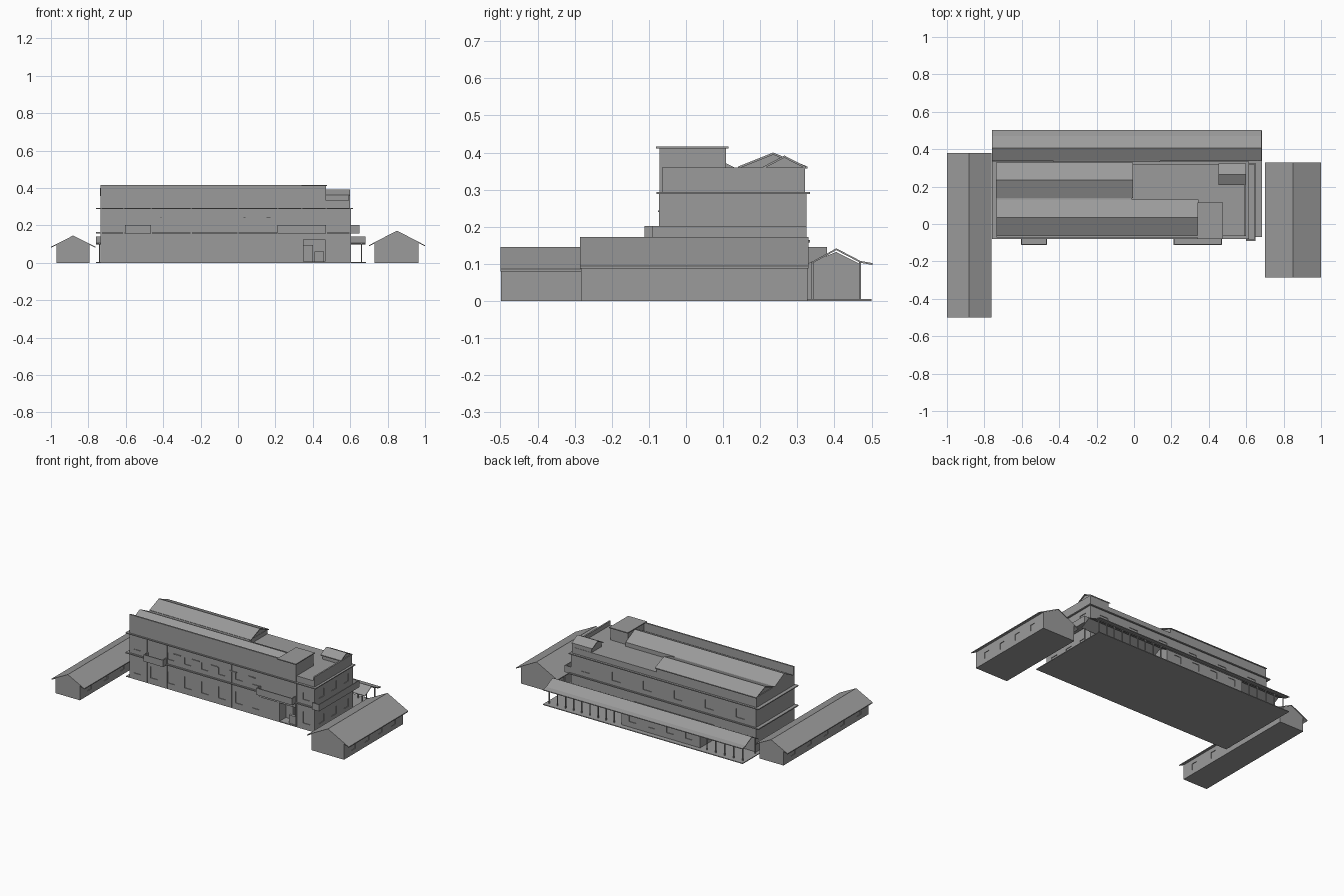
import bpy, bmesh

# dark grey used on the whole model
grey = bpy.data.materials.new("dark_grey")
grey.diffuse_color = (0.33, 0.33, 0.33, 1)


def make(name, bm):
    bmesh.ops.recalc_face_normals(bm, faces=bm.faces)
    me = bpy.data.meshes.new(name)
    bm.to_mesh(me)
    bm.free()
    me.materials.append(grey)
    ob = bpy.data.objects.new(name, me)
    bpy.context.collection.objects.link(ob)
    return ob


def boxes(name, items):
    """One object from boxes given as (x0, x1, y0, y1, z0, z1)."""
    bm = bmesh.new()
    for x0, x1, y0, y1, z0, z1 in items:
        vs = bmesh.ops.create_cube(bm, size=1)["verts"]
        for v in vs:
            v.co = ((x0 + x1) / 2 + v.co.x * (x1 - x0),
                    (y0 + y1) / 2 + v.co.y * (y1 - y0),
                    (z0 + z1) / 2 + v.co.z * (z1 - z0))
    return make(name, bm)


def prism(name, pts, axis, a0, a1):
    """Profile of (across, z) points extruded along axis x or y."""
    bm = bmesh.new()
    rings = [[bm.verts.new((a, p, z) if axis == 'x' else (p, a, z)) for p, z in pts]
             for a in (a0, a1)]
    n = len(pts)
    for i in range(n):
        j = (i + 1) % n
        bm.faces.new((rings[0][i], rings[0][j], rings[1][j], rings[1][i]))
    bm.faces.new(rings[0])
    bm.faces.new(rings[1])
    return make(name, bm)


def roof(name, axis, p0, pr, p1, ze, zr, a0, a1, t=0.006):
    top = [(p0, ze), (pr, zr), (p1, ze)]
    return prism(name, top + [(p, z - t) for p, z in reversed(top)], axis, a0, a1)


def house(name, axis, p0, pr, p1, z0, ze, zr, a0, a1):
    return prism(name, [(p0, z0), (p1, z0), (p1, ze), (pr, zr), (p0, ze)], axis, a0, a1)


def cut(ob, items):
    cutter = boxes("opening_cutter", items)
    cutter.hide_render = True
    m = ob.modifiers.new("openings", 'BOOLEAN')
    m.operation, m.solver, m.object = 'DIFFERENCE', 'EXACT', cutter
    bpy.context.view_layer.objects.active = ob
    bpy.ops.object.modifier_apply(modifier=m.name)
    bpy.data.objects.remove(cutter)


def spread(a, b, n):
    return [a + (b - a) * i / (n - 1) for i in range(n)]


# ground slab
boxes("base_slab", [(-0.76, 0.685, -0.07, 0.5, 0, 0.005)])

# main block, two storeys, with shallow windows and a deep entrance
main = boxes("main_walls", [(-0.735, 0.605, -0.07, 0.325, 0.001, 0.29)])
D = 0.004
holes = [(0.35, 0.465, -0.1, 0.02, 0.006, 0.125)]
for x in spread(-0.68, 0.545, 11):
    if not 0.3 < x < 0.49:
        holes.append((x - 0.025, x + 0.025, -0.1, -0.07 + D, 0.04, 0.115))
    if x < 0.2 and not -0.62 < x < -0.46 or x > 0.49:
        holes.append((x - 0.025, x + 0.025, -0.1, -0.07 + D, 0.195, 0.24))
for x in spread(-0.62, 0.5, 6):
    holes.append((x - 0.03, x + 0.03, 0.325 - D, 0.36, 0.195, 0.25))
for y in spread(0.0, 0.255, 3):
    for z in (0.04, 0.205):
        holes.append((0.605 - D, 0.65, y - 0.025, y + 0.025, z, z + 0.05))
cut(main, holes)

# front pilasters and window sills
boxes("front_pilasters", [(x - 0.004, x + 0.004, -0.073, -0.069, 0.005, 0.29)
                          for x in (-0.731, -0.61, -0.465, -0.25, 0, 0.213, 0.342, 0.472, 0.601)])
boxes("window_sills", [(x - 0.025, x + 0.025, -0.076, -0.069, 0.24, 0.244)
                       for x in spread(-0.39, 0.15, 5)])
boxes("entrance_door", [(0.35, 0.4, -0.005, 0.019, 0.006, 0.095),
                        (0.41, 0.46, -0.06, -0.04, 0.006, 0.06)])

# floor ledges
boxes("floor_ledges", [(-0.758, 0.615, -0.08, 0.334, 0.158, 0.165),
                       (-0.758, 0.615, -0.08, 0.334, 0.288, 0.294)])

# balconies: floor plus solid rails
boxes("front_balconies", [(x0, x1, -0.112, -0.07, 0.158, 0.165) for x0, x1 in ((-0.605, -0.465), (0.21, 0.47))]
      + [(x0, x1, -0.112, -0.106, 0.158, 0.202) for x0, x1 in ((-0.605, -0.465), (0.21, 0.47))]
      + [(x - 0.003, x + 0.003, -0.112, -0.07, 0.158, 0.202) for x in (-0.602, -0.468, 0.213, 0.467)])
boxes("side_balcony", [(0.6, 0.65, -0.09, 0.325, 0.158, 0.165),
                       (0.644, 0.65, -0.09, 0.325, 0.158, 0.202),
                       (0.6, 0.65, -0.09, -0.084, 0.158, 0.202),
                       (0.6, 0.65, 0.319, 0.325, 0.158, 0.202)])
boxes("entrance_canopy", [(0.21, 0.47, -0.078, -0.069, 0.13, 0.158)])

# top storey: taller part at the left, lower deck with end parapet at the right
boxes("top_storey", [(-0.735, -0.01, -0.065, 0.32, 0.29, 0.36)])
boxes("top_storey_deck", [(-0.01, 0.598, -0.065, 0.32, 0.29, 0.333)])
boxes("deck_end_parapet", [(0.59, 0.6, -0.065, 0.32, 0.29, 0.36)])
boxes("front_parapet", [(-0.735, 0.345, -0.071, -0.061, 0.29, 0.415)])

# roofs on the top storey
house("front_gable_roof", 'x', -0.061, 0.035, 0.13, 0.33, 0.36, 0.408, -0.735, 0.345)
roof("rear_roof", 'x', 0.14, 0.235, 0.328, 0.362, 0.4, -0.738, -0.005)
house("rear_roof_gables", 'x', 0.148, 0.235, 0.32, 0.355, 0.359, 0.394, -0.73, -0.012)
house("roof_hut", 'x', 0.215, 0.265, 0.318, 0.33, 0.36, 0.386, 0.46, 0.594)
roof("roof_hut_roof", 'x', 0.208, 0.265, 0.324, 0.362, 0.392, 0.452, 0.6)

# stair tower
boxes("stair_tower", [(0.345, 0.47, -0.071, 0.108, 0.29, 0.413)])
boxes("stair_tower_cap", [(0.34, 0.475, -0.081, 0.115, 0.411, 0.417)])

# rear verandah: roof, closed middle room, posts
V = [(0.338, 0.105), (0.405, 0.142), (0.47, 0.108), (0.503, 0.102)]
prism("verandah_roof", V + [(p, z - 0.005) for p, z in reversed(V)], 'x', -0.76, 0.682)
room = house("verandah_room", 'x', 0.325, 0.405, 0.468, 0.004, 0.1, 0.132, -0.43, 0.14)
cut(room, [(x - 0.025, x + 0.025, 0.464, 0.5, 0.04, 0.085) for x in spread(-0.35, 0.06, 4)])
px = spread(0.19, 0.66, 9) + spread(-0.74, -0.48, 5)
boxes("verandah_posts", [(x - 0.003, x + 0.003, 0.466, 0.472, 0.004, 0.106) for x in px]
      + [(x - 0.003, x + 0.003, 0.338, 0.344, 0.004, 0.106) for x in (-0.74, 0.66)])
boxes("verandah_beam", [(-0.745, 0.665, 0.466, 0.472, 0.1, 0.106)])


# two detached side wings
def wing(side, w0, w1, r0, r1, ze, zr, y0, y1, n):
    mid = (r0 + r1) / 2
    slope = (zr - ze) / (r1 - mid)
    wz = zr - 0.005 - slope * (w1 - mid)
    body = house(side + "_wing_walls", 'y', w0, mid, w1, 0, wz, zr - 0.005, y0 + 0.002, y1 - 0.002)
    cut(body, [(x - D, x + D, y - 0.02, y + 0.02, 0.03, 0.07)
               for x in (w0, w1) for y in spread(y0 + 0.1, y1 - 0.1, n)])
    roof(side + "_wing_roof", 'y', r0, mid, r1, ze, zr, y0, y1)


wing("left", -0.97, -0.795, -1.0, -0.762, 0.086, 0.146, -0.5, 0.38, 5)
wing("right", 0.73, 0.965, 0.7, 1.0, 0.094, 0.172, -0.285, 0.33, 4)
